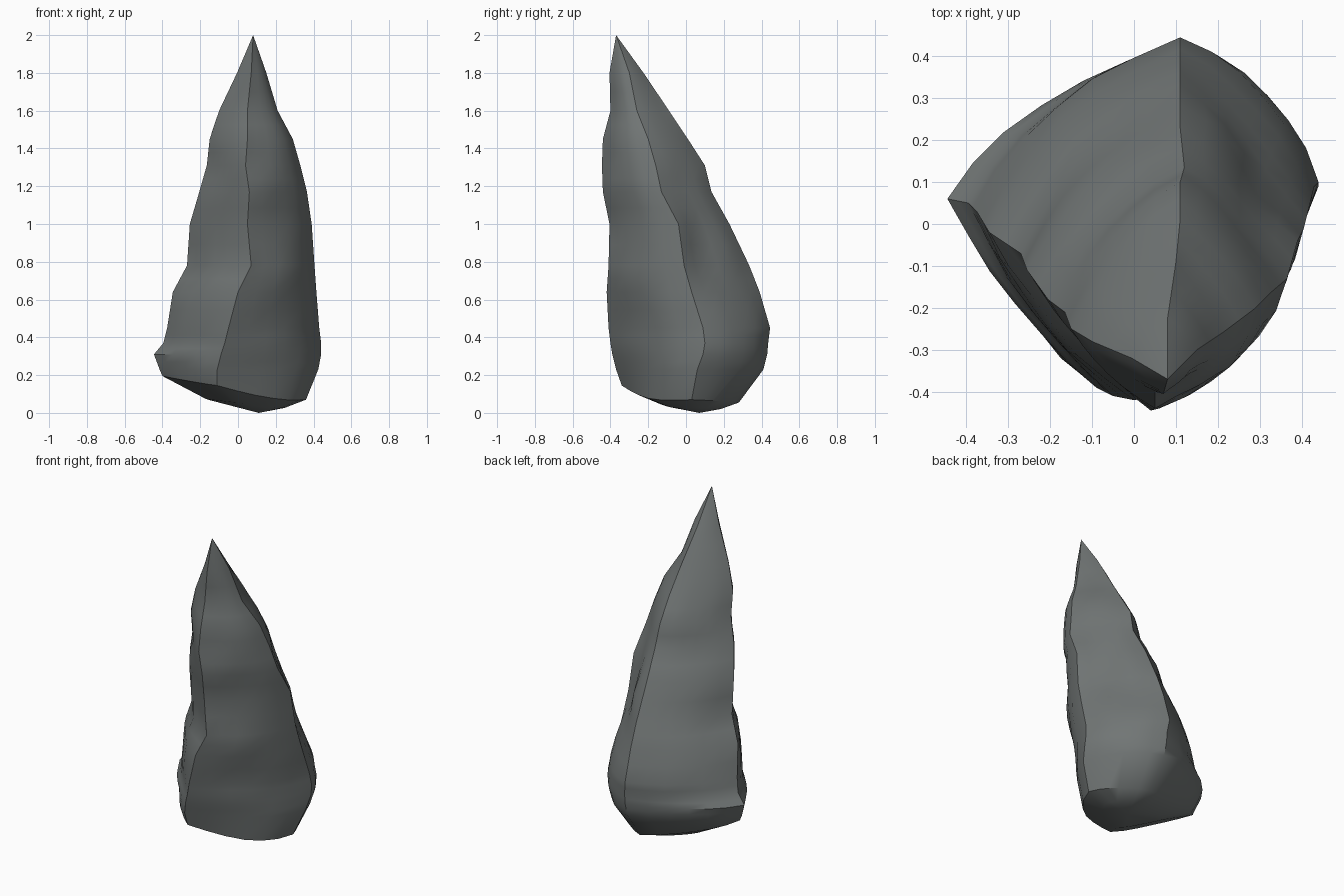
import bpy, bmesh, math
from mathutils import Vector, noise

if "Cube" in bpy.data.objects:
    bpy.data.objects.remove(bpy.data.objects["Cube"])

# Sections of the spire: z, front ridge (x, y), right (x, y), back (x, y), left (x, y)
LEVELS = [
    (0.23, -0.11, -0.37, 0.425, 0.06, 0.12, 0.41, -0.415, 0.04),
    (0.31, -0.09, -0.39, 0.44, 0.09, 0.12, 0.43, -0.445, 0.06),
    (0.37, -0.07, -0.40, 0.44, 0.10, 0.12, 0.435, -0.395, 0.05),
    (0.45, -0.05, -0.41, 0.43, 0.09, 0.11, 0.445, -0.375, 0.03),
    (0.64, 0.00, -0.42, 0.415, 0.03, 0.11, 0.39, -0.345, -0.02),
    (0.78, 0.07, -0.41, 0.405, -0.01, 0.11, 0.335, -0.27, -0.07),
    (1.00, 0.05, -0.405, 0.39, -0.04, 0.11, 0.23, -0.255, -0.11),
    (1.17, 0.06, -0.44, 0.365, -0.13, 0.12, 0.135, -0.205, -0.18),
    (1.31, 0.04, -0.445, 0.33, -0.16, 0.11, 0.10, -0.165, -0.21),
    (1.45, 0.05, -0.44, 0.29, -0.20, 0.11, 0.01, -0.15, -0.25),
    (1.60, 0.05, -0.40, 0.21, -0.26, 0.10, -0.09, -0.10, -0.28),
    (1.80, 0.07, -0.405, 0.15, -0.30, 0.08, -0.225, -0.005, -0.32),
]
# Bulge of front-right, back-right, back-left, front-left sides
BULGE_LOW = (0.25, 0.26, 0.21, 0.11)
BULGE_HIGH = (0.28, 0.10, 0.16, 0.11)
SEG = 6                            # pieces per side
N = SEG * 4


def side_points(corners, amp):
    """Closed section: four ridges joined by bulging sides with a little roughness."""
    pts = []
    for k in range(4):
        a, b = corners[k], corners[(k + 1) % 4]
        mid = (a + b) / 2
        # outer corner of the box around this side
        box = Vector((b.x, a.y, mid.z)) if k % 2 == 0 else Vector((a.x, b.y, mid.z))
        out = box - mid
        h = min(1, max(0, (mid.z - 0.35) / 0.45))
        bulge = BULGE_LOW[k] + (BULGE_HIGH[k] - BULGE_LOW[k]) * h
        for i in range(SEG):
            t = i / SEG
            s = t ** 1.3 if k == 0 else t       # front right swells near the right ridge
            p = a.lerp(b, t) + out * bulge * (4 * s * (1 - s)) ** 0.9
            if i:
                n = out.normalized()
                p += n * amp * noise.noise(p * 5.0 + Vector((3, 7, 1)))
                # hollows under and over the ledge on the front right face
                if k == 0:
                    d = 0.02 * math.exp(-((p.z - 0.85) / 0.09) ** 2)
                    d += 0.012 * math.exp(-((p.z - 1.10) / 0.06) ** 2)
                    p -= n * d * math.sin(math.pi * t)
                    if mid.z < 0.2:             # rim dips on this side
                        p.z -= 0.03 * math.sin(math.pi * t)
                # scoop behind the right ridge
                if k == 1:
                    d = 0.03 * math.exp(-((p.z - 0.88) / 0.18) ** 2)
                    p -= n * d * math.exp(-((t - 0.35) / 0.2) ** 2)
            pts.append(p)
    return pts


bm = bmesh.new()
rings = []


def add_ring(pts):
    rings.append([bm.verts.new(p) for p in pts])


# Slanted, rounded underside
rim = side_points([Vector(c) for c in ((-0.11, -0.34, 0.145), (0.36, 0.03, 0.07),
                                       (0.12, 0.28, 0.055), (-0.40, 0.04, 0.195))], 0.01)
foot = Vector((0.11, 0.07, 0.0))
add_ring([foot + Vector((0.55 * (p.x - foot.x), 0.55 * (p.y - foot.y), 0.38 * p.z)) for p in rim])
add_ring(rim)

# Tapering body, with one extra ring between each pair of sections
for j, row in enumerate(LEVELS):
    steps = (0, 0.5) if j < len(LEVELS) - 1 else (0,)
    for s in steps:
        nxt = LEVELS[min(j + 1, len(LEVELS) - 1)]
        r = [u + (v - u) * s for u, v in zip(row, nxt)]
        corners = [Vector((r[1 + 2 * k], r[2 + 2 * k], r[0])) for k in range(4)]
        add_ring(side_points(corners, 0.015 * min(1, (2 - r[0]))))

for lo, hi in zip(rings, rings[1:]):
    for i in range(N):
        bm.faces.new((lo[i], lo[(i + 1) % N], hi[(i + 1) % N], hi[i]))

# Close the foot and the pointed tip
bottom, tip = bm.verts.new(foot), bm.verts.new((0.08, -0.37, 2.0))
for i in range(N):
    bm.faces.new((rings[0][(i + 1) % N], rings[0][i], bottom))
    bm.faces.new((rings[-1][i], rings[-1][(i + 1) % N], tip))
bmesh.ops.recalc_face_normals(bm, faces=bm.faces[:])

mesh = bpy.data.meshes.new("rock_spire")
bm.to_mesh(mesh)
bm.free()
rock = bpy.data.objects.new("rock_spire", mesh)
bpy.context.collection.objects.link(rock)

# Single grey stone colour
stone = bpy.data.materials.new("grey stone")
stone.diffuse_color = (0.165, 0.18, 0.178, 1)
stone.use_nodes = True
stone.node_tree.nodes["Principled BSDF"].inputs["Base Color"].default_value = stone.diffuse_color
mesh.materials.append(stone)

# Smooth faces, sharp ridges
bpy.context.view_layer.objects.active = rock
rock.select_set(True)
bpy.ops.object.shade_smooth_by_angle(angle=math.radians(35))
